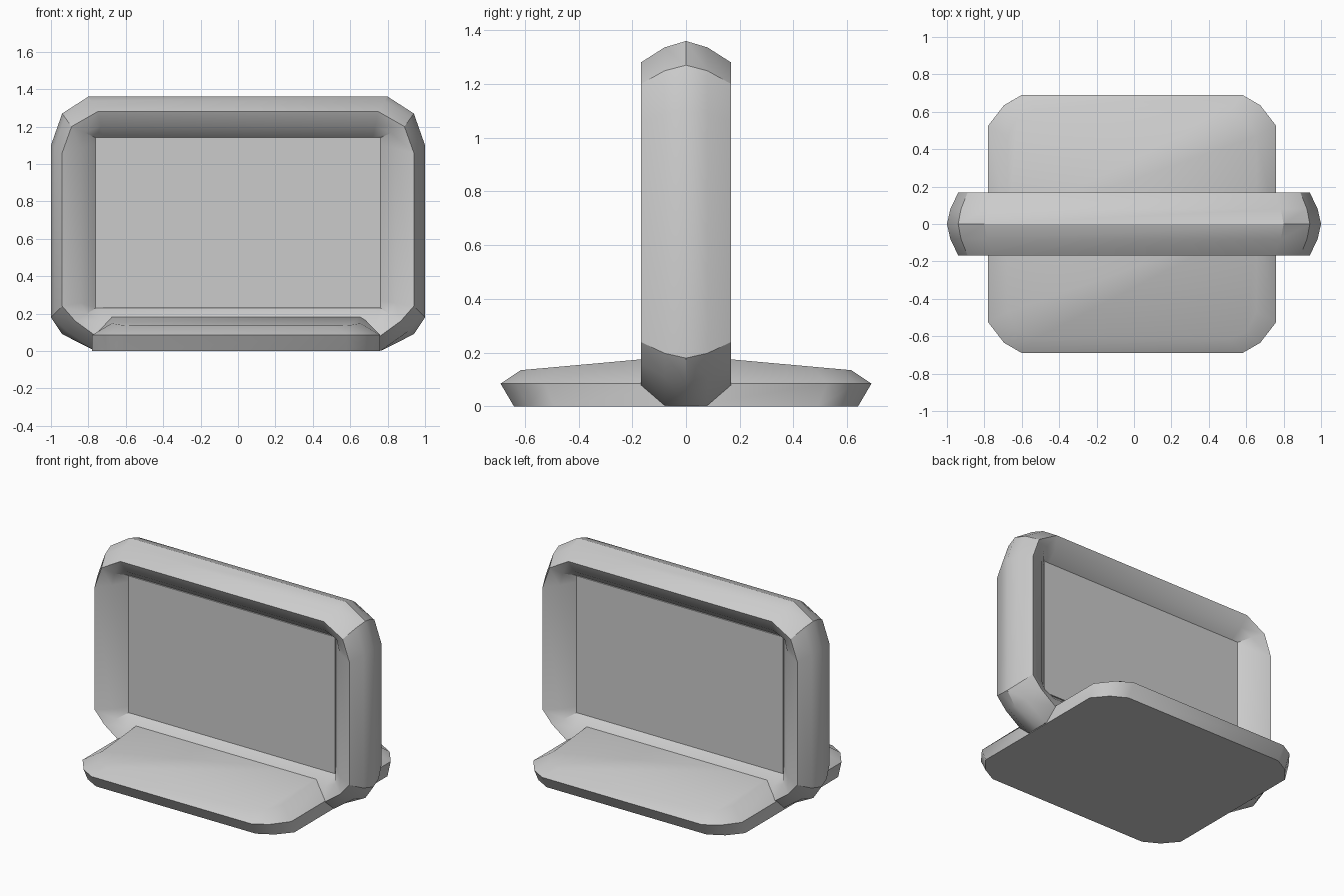
import bpy, bmesh

if "Cube" in bpy.data.objects:
    bpy.data.objects.remove(bpy.data.objects["Cube"])


def loft(name, rings, angle, cap=False, close=False):
    """Skin a list of equal-length vertex rings into a mesh object."""
    bm = bmesh.new()
    loops = [[bm.verts.new(p) for p in r] for r in rings]
    n = len(loops[0])
    pairs = list(zip(loops, loops[1:]))
    if close:
        pairs.append((loops[-1], loops[0]))
    for a, b in pairs:
        for i in range(n):
            j = (i + 1) % n
            bm.faces.new((a[i], a[j], b[j], b[i]))
    if cap:
        bm.faces.new(loops[0])
        half, top = n // 2, loops[-1]        # top splits along its ridge
        bm.faces.new(top[:half + 1])
        bm.faces.new(top[half:] + top[:1])
    bmesh.ops.recalc_face_normals(bm, faces=bm.faces)
    me = bpy.data.meshes.new(name)
    bm.to_mesh(me)
    bm.free()
    ob = bpy.data.objects.new(name, me)
    bpy.context.collection.objects.link(ob)
    bpy.ops.object.select_all(action='DESELECT')
    ob.select_set(True)
    bpy.context.view_layer.objects.active = ob
    bpy.ops.object.shade_smooth_by_angle(angle=angle)
    return ob


def lerp(a, b, t):
    return [(p[0] + (q[0] - p[0]) * t, p[1] + (q[1] - p[1]) * t)
            for p, q in zip(a, b)]


def mirror_x(half):
    return half + [(-x, z) for x, z in reversed(half)]


# Frame outlines (x, z): ridge, lip and inner opening
ridge = mirror_x([(0.80, 1.36), (0.94, 1.27), (1.00, 1.10),
                  (1.00, 0.18), (0.94, 0.09), (0.77, 0.004)])
lip = mirror_x([(0.75, 1.28), (0.89, 1.20), (0.94, 1.06),
                (0.94, 0.24), (0.87, 0.16), (0.76, 0.08)])
inner = mirror_x([(0.72, 1.14), (0.76, 1.14), (0.76, 1.10),
                  (0.76, 0.27), (0.76, 0.23), (0.72, 0.23)])
shoulder = [(x, 0.004 if z < 0.03 else z) for x, z in lerp(ridge, lip, 0.3)]
roll = lerp(lip, inner, 0.55)

side = [(inner, 0.055), (roll, 0.13), (lip, 0.168), (shoulder, 0.08)]
section = [(r, -y) for r, y in side] + [(ridge, 0.0)] + side[::-1]
loft("frame", [[(x, y, z) for x, z in r] for r, y in section], 0.53, close=True)

# Flat panel filling the frame
bpy.ops.mesh.primitive_cube_add(size=1, location=(0, 0, 0.685))
panel = bpy.context.object
panel.name = "panel"
panel.scale = (1.525, 0.13, 0.912)


# Base: slab with upright sides, undercut front and back, gently pitched top
def base_ring(quarter, height):
    upper = quarter + [(-x, y) for x, y in reversed(quarter)]
    lower = [(x, -y) for x, y in upper[-2:0:-1]]
    return [(x - 0.01, y, height(y)) for x, y in upper + lower]


foot = [(0.77, 0.0), (0.77, 0.49), (0.69, 0.585), (0.59, 0.64)]
rim = [(0.77, 0.0), (0.77, 0.525), (0.685, 0.635), (0.59, 0.69)]
top = [(0.665, 0.0), (0.665, 0.47), (0.61, 0.58), (0.52, 0.615)]
# mirrored lower half must run from -x round to +x
ring_order = lambda q, h: [base_ring(q, h)[i] for i in range(8)] + \
    base_ring(q, h)[8:][::-1][::-1]


def full_ring(q, height):
    pts = q + [(-x, y) for x, y in reversed(q)]
    pts += [(-x, -y) for x, y in q[1:]] + [(x, -y) for x, y in q[:0:-1]]
    return [(x - 0.01, y, height(y)) for x, y in pts]


loft("base", [full_ring(foot, lambda y: 0.0),
              full_ring(rim, lambda y: 0.085),
              full_ring(top, lambda y: 0.135 + 0.09 * (0.615 - abs(y)))],
     0.85, cap=True)
